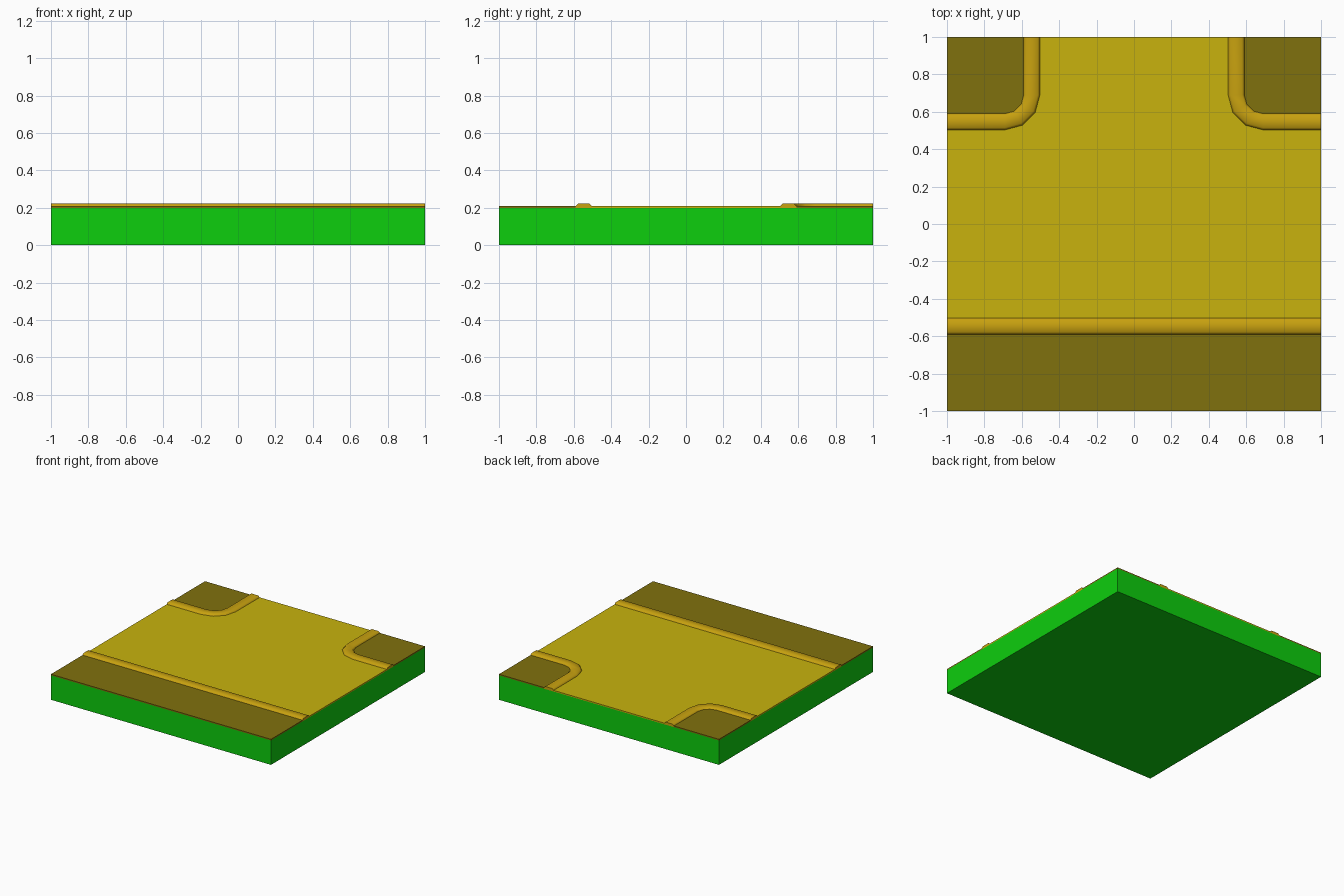
import bpy, bmesh
from math import radians, sin, cos, pi

if "Cube" in bpy.data.objects:
    bpy.data.objects.remove(bpy.data.objects["Cube"])


def material(name, rgb):
    m = bpy.data.materials.new(name)
    m.diffuse_color = (*rgb, 1)
    m.use_nodes = True
    m.node_tree.nodes["Principled BSDF"].inputs["Base Color"].default_value = m.diffuse_color
    return m


GREEN = material("grass_green", (0.004, 0.62, 0.004))
SAND = material("path_sand", (0.58, 0.45, 0.004))
KERB = material("kerb_ochre", (0.58, 0.36, 0.005))
BROWN = material("verge_brown", (0.216, 0.165, 0.004))
BASE, TOP, HIGH = 0.20, 0.21, 0.222
INNER, OUTER, BEND = 0.503, 0.59, 0.69


def finish(name, bm, mat):
    bmesh.ops.recalc_face_normals(bm, faces=bm.faces)
    me = bpy.data.meshes.new(name)
    bm.to_mesh(me)
    bm.free()
    me.materials.append(mat)
    ob = bpy.data.objects.new(name, me)
    bpy.context.collection.objects.link(ob)
    return ob


def prism(name, outline, z0, z1, mat):
    bm = bmesh.new()
    face = bm.faces.new([bm.verts.new((x, y, z0)) for x, y in outline])
    ext = bmesh.ops.extrude_face_region(bm, geom=[face], use_keep_orig=True)
    for v in ext["geom"]:
        if isinstance(v, bmesh.types.BMVert):
            v.co.z = z1
    return finish(name, bm, mat)


def corner_line(d):
    """Line round the back left corner, d from the road axes."""
    r = BEND - d
    arc = [(-BEND + r * cos(a), BEND - r * sin(a))
           for a in (i * pi / 6 for i in range(4))]
    return [(-d, 1)] + arc + [(-1, d)]


def straight_line(d):
    return [(1, -d), (-1, -d)]


def kerb(name, line):
    """Sweep the chamfered kerb section along a line."""
    section = [(INNER, BASE), (INNER, TOP), (INNER + 0.012, HIGH),
               (OUTER - 0.012, HIGH), (OUTER, TOP), (OUTER, BASE)]
    bm = bmesh.new()
    rows = [[bm.verts.new((x, y, z)) for x, y in line(d)] for d, z in section]
    for a, b in zip(rows, rows[1:] + rows[:1]):
        for i in range(len(a) - 1):
            bm.faces.new((a[i], a[i + 1], b[i + 1], b[i]))
    for end in (0, -1):
        bm.faces.new([row[end] for row in rows])
    ob = finish(name, bm, KERB)
    bpy.ops.object.select_all(action="DESELECT")
    ob.select_set(True)
    bpy.context.view_layer.objects.active = ob
    bpy.ops.object.shade_smooth_by_angle(angle=radians(50))
    return ob


# Ground block
prism("ground_block", [(-1, -1), (1, -1), (1, 1), (-1, 1)], 0, BASE, GREEN)

# T-shaped road surface
left = corner_line(INNER)
right = [(-x, y) for x, y in reversed(left)]
prism("road", left + straight_line(INNER)[::-1] + right, BASE, TOP, SAND)

# Front verge and kerb
prism("front_verge", straight_line(OUTER) + [(-1, -1), (1, -1)], BASE, TOP, BROWN)
kerb("front_kerb", straight_line)

# Back corner verges and kerbs, mirrored left to right
for ob in (prism("corner_verges", corner_line(OUTER) + [(-1, 1)], BASE, TOP, BROWN),
           kerb("corner_kerbs", corner_line)):
    mod = ob.modifiers.new("mirror", "MIRROR")
    mod.use_mirror_merge = False
